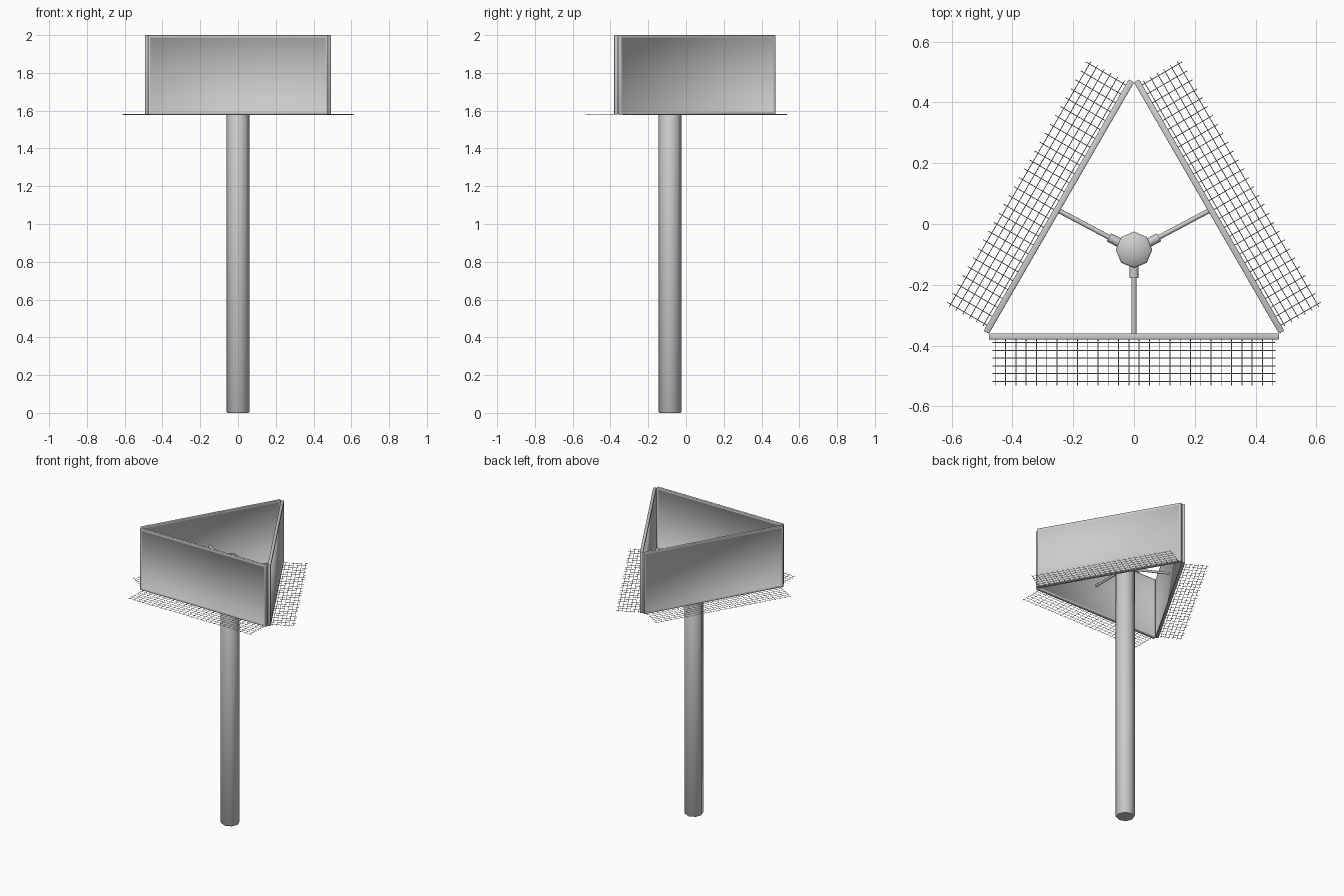
import bpy, bmesh, math
from mathutils import Vector, Matrix

if "Cube" in bpy.data.objects:
    bpy.data.objects.remove(bpy.data.objects["Cube"])

CENTRE = Vector((0, -0.085, 0))
NAMES = ("front", "right", "left")


def finish(bm, name, angle=None):
    bmesh.ops.recalc_face_normals(bm, faces=bm.faces[:])
    me = bpy.data.meshes.new(name)
    bm.to_mesh(me)
    bm.free()
    ob = bpy.data.objects.new(name, me)
    bpy.context.collection.objects.link(ob)
    if angle:
        bpy.ops.object.select_all(action='DESELECT')
        bpy.context.view_layer.objects.active = ob
        ob.select_set(True)
        bpy.ops.object.shade_smooth_by_angle(angle=math.radians(angle))
    return ob


def rod(bm, a, b, radius, sides=8):
    a, b = Vector(a), Vector(b)
    d = b - a
    m = Matrix.Translation((a + b) / 2) @ d.to_track_quat('Z', 'Y').to_matrix().to_4x4()
    bmesh.ops.create_cone(bm, cap_ends=True, segments=sides, radius1=radius,
                          radius2=radius, depth=d.length, matrix=m)


def place(ob, i):
    ob.matrix_world = Matrix.Translation(CENTRE) @ Matrix.Rotation(i * math.tau / 3, 4, 'Z')


# eight-sided pole with softened ends and a shallow cap
bm = bmesh.new()
profile = [(0, 0), (0.055, 0), (0.06, 0.006), (0.06, 1.815), (0.054, 1.822), (0, 1.832)]
vs = [bm.verts.new((r, 0, z)) for r, z in profile]
es = [bm.edges.new(p) for p in zip(vs, vs[1:])]
bmesh.ops.spin(bm, geom=vs + es, cent=(0, 0, 0), axis=(0, 0, 1), angle=math.tau, steps=8)
bmesh.ops.remove_doubles(bm, verts=bm.verts[:], dist=0.0001)
pole = finish(bm, "pole", 50)
pole.location = CENTRE

for i, side in enumerate(NAMES):
    # panel with a raised border on both faces
    bm = bmesh.new()
    bmesh.ops.create_cube(bm, size=1, matrix=Matrix.Translation((0, -0.285, 1.79))
                          @ Matrix.Diagonal((0.955, 0.02, 0.42, 1)))
    bmesh.ops.bevel(bm, geom=bm.edges[:], offset=0.004, segments=2, affect='EDGES', profile=0.5)
    big = [f for f in bm.faces if f.calc_area() > 0.2]
    bmesh.ops.inset_individual(bm, faces=big, thickness=0.012, depth=0)
    bmesh.ops.inset_individual(bm, faces=big, thickness=0.004, depth=-0.004)
    place(finish(bm, side + "_panel", 60), i)

    # support arm with its sleeve, side arms leaning slightly
    skew = (0, 0.012, -0.012)[i]
    lean = -skew
    bm = bmesh.new()
    start = Vector((lean * 0.3, -0.045, 1.78))
    end = Vector((lean, -0.279, 1.78))
    rod(bm, start, end, 0.008)
    rod(bm, start, start.lerp(end, 0.2), 0.015)
    place(finish(bm, side + "_arm", 50), i)

    # wire shelf at the foot of the panel
    bm = bmesh.new()
    for k in range(6):
        y = -0.305 - k * 0.0255
        rod(bm, (-0.466, y, 1.579), (0.466, y, 1.579), 0.0013, 4)
    for k in range(28):
        x = -0.456 + k * 0.912 / 27
        rod(bm, (x, -0.29, 1.581), (x, -0.446, 1.581), 0.0013, 4)
    place(finish(bm, side + "_wire_shelf"), i)
